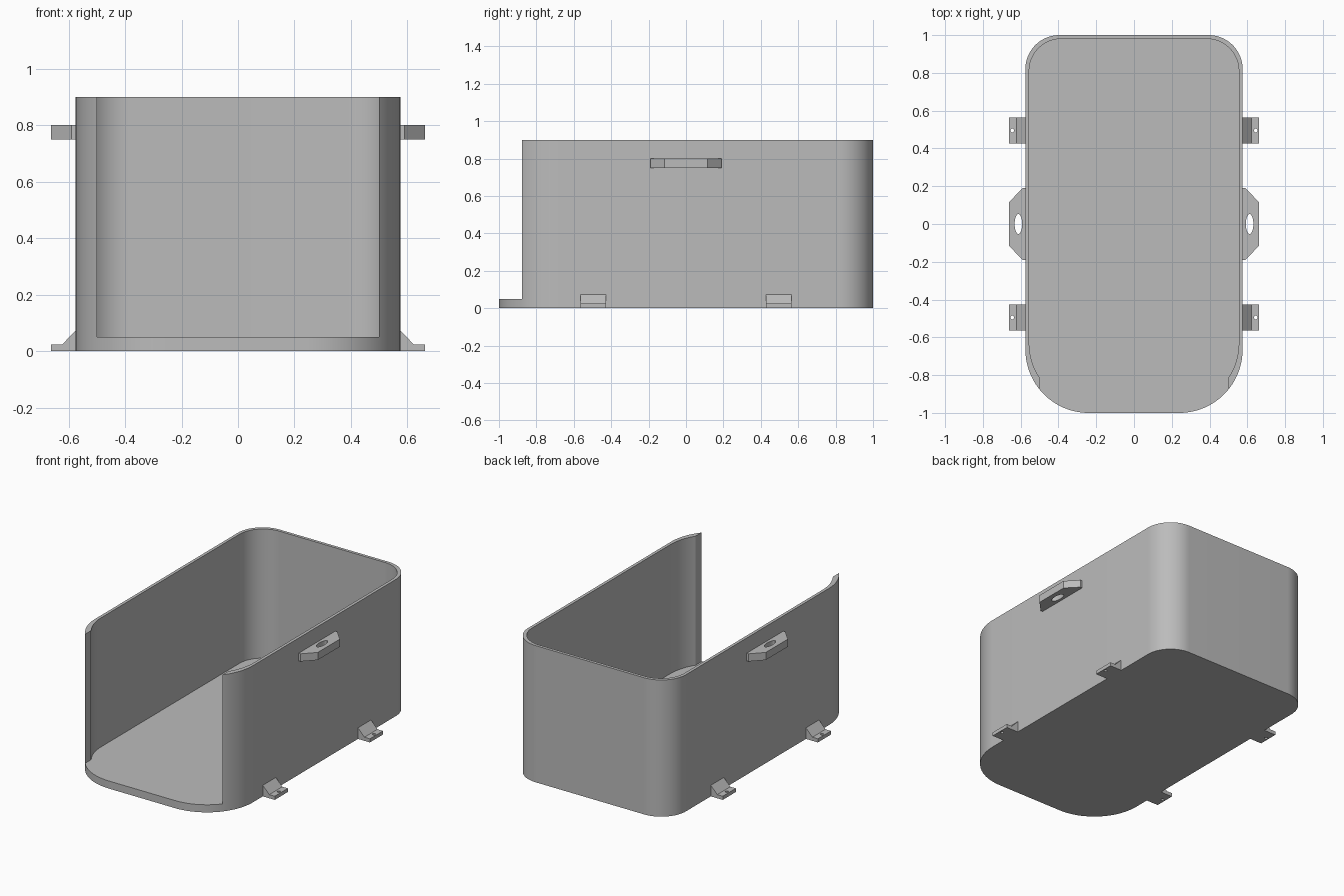
import bpy, bmesh, math
from mathutils import Vector

cube = bpy.data.objects.get("Cube")
if cube:
    bpy.data.objects.remove(cube, do_unlink=True)

grey = bpy.data.materials.new("light_grey")
grey.use_nodes = True
COLOR = (0.5, 0.5, 0.5, 1)
grey.diffuse_color = COLOR
grey.node_tree.nodes["Principled BSDF"].inputs["Base Color"].default_value = COLOR


def prism(name, points, depth):
    """Extrude a closed 3D polygon along a vector."""
    bm = bmesh.new()
    face = bm.faces.new([bm.verts.new(p) for p in points])
    result = bmesh.ops.extrude_face_region(bm, geom=[face], use_keep_orig=True)
    verts = [v for v in result["geom"] if isinstance(v, bmesh.types.BMVert)]
    bmesh.ops.translate(bm, verts=verts, vec=Vector(depth))
    bmesh.ops.recalc_face_normals(bm, faces=bm.faces)
    mesh = bpy.data.meshes.new(name)
    bm.to_mesh(mesh)
    bm.free()
    mesh.materials.append(grey)
    obj = bpy.data.objects.new(name, mesh)
    bpy.context.collection.objects.link(obj)
    return obj


def arc(cx, cy, rx, ry, start, end, steps, z):
    """Points along an elliptical arc, angles in degrees."""
    angles = [math.radians(start + (end - start) * i / steps) for i in range(steps + 1)]
    return [(cx + rx * math.cos(a), cy + ry * math.sin(a), z) for a in angles]


def tray_outline(half_x, front, back, r_front, r_back, z):
    """Rectangle with rounded corners, wider radius at the front."""
    corners = [(1, 1, 0), (-1, 1, 90), (-1, -1, 180), (1, -1, 270)]
    points = []
    for sx, sy, start in corners:
        r = r_back if sy > 0 else r_front
        cy = back - r if sy > 0 else front + r
        points += arc(sx * (half_x - r), cy, r, r, start, start + 90, 24, z)
    return points


def cut(obj, cutter):
    """Subtract a cutter from an object and discard the cutter."""
    cutter.hide_render = True
    mod = obj.modifiers.new("cut", "BOOLEAN")
    mod.operation = "DIFFERENCE"
    mod.solver = "EXACT"
    mod.object = cutter
    bpy.context.view_layer.objects.active = obj
    bpy.ops.object.modifier_apply(modifier=mod.name)
    bpy.data.objects.remove(cutter, do_unlink=True)


def smooth(obj):
    bpy.ops.object.select_all(action="DESELECT")
    obj.select_set(True)
    bpy.context.view_layer.objects.active = obj
    bpy.ops.object.shade_smooth_by_angle(angle=math.radians(30))


HALF, FLOOR, TOP = 0.575, 0.05, 0.9

# Tray body: hollowed shell with an open front
body = prism("tray_body", tray_outline(HALF, -1, 1, 0.335, 0.18, 0), (0, 0, TOP))
cut(body, prism("hollow", tray_outline(HALF - 0.02, -0.965, 0.98, 0.335, 0.17, FLOOR), (0, 0, 1)))
opening = [(-0.5, -1.1, FLOOR), (0.5, -1.1, FLOOR), (0.5, -0.7, FLOOR), (-0.5, -0.7, FLOOR)]
cut(body, prism("front_opening", opening, (0, 0, 1)))
smooth(body)

for side, sx in (("left", 1), ("right", -1)):
    # Upper lug with chamfered corners and an oval hole
    shape = [(HALF, -0.19), (0.59, -0.19), (0.662, -0.115),
             (0.662, 0.115), (0.59, 0.19), (HALF, 0.19)]
    lug = prism(side + "_lug", [(sx * x, y, 0.75) for x, y in shape], (0, 0, 0.05))
    cut(lug, prism("oval_hole", arc(sx * 0.612, 0, 0.02, 0.053, 0, 345, 23, 0.7), (0, 0, 0.2)))
    smooth(lug)

    # Lower mounting feet: flat plate with a sloped brace and a screw hole
    for place, y in (("front", -0.495), ("back", 0.495)):
        profile = [(HALF, 0), (0.662, 0), (0.662, 0.024), (0.622, 0.024), (HALF, 0.073)]
        foot = prism(f"{place}_{side}_foot",
                     [(sx * x, y - 0.068, z) for x, z in profile], (0, 0.136, 0))
        cut(foot, prism("screw_hole", arc(sx * 0.644, y, 0.01, 0.01, 0, 337.5, 15, -0.1), (0, 0, 0.2)))
        smooth(foot)
